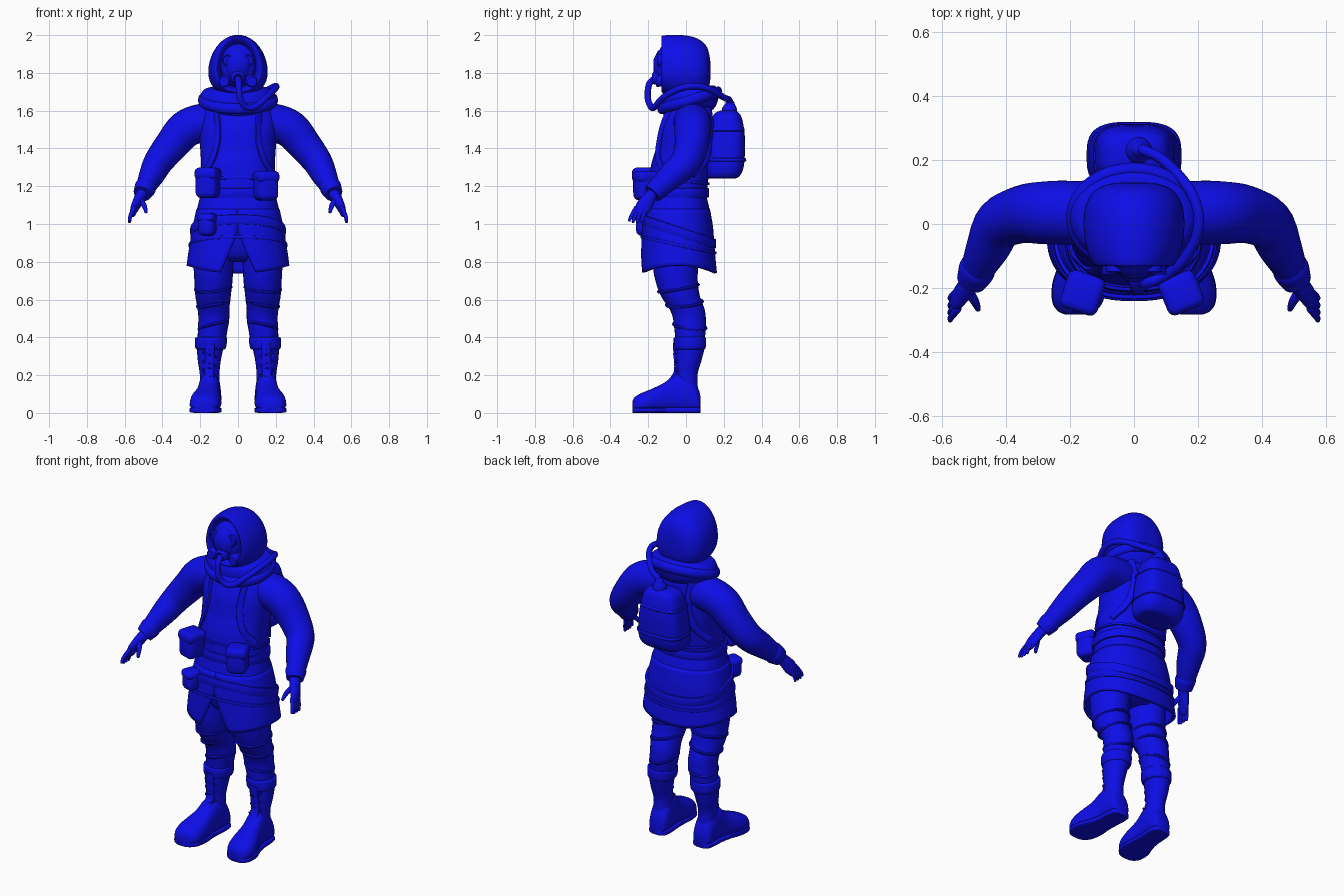
import bpy, bmesh, math
from mathutils import Vector, Matrix

blue = bpy.data.materials.new("blue")
blue.diffuse_color = (0.004, 0.004, 0.8, 1)


def finish(name, bm, mirror=False, angle=40, bevel=0):
    bmesh.ops.recalc_face_normals(bm, faces=bm.faces)
    me = bpy.data.meshes.new(name)
    bm.to_mesh(me)
    bm.free()
    ob = bpy.data.objects.new(name, me)
    bpy.context.collection.objects.link(ob)
    me.materials.append(blue)
    bpy.ops.object.select_all(action='DESELECT')
    ob.select_set(True)
    bpy.context.view_layer.objects.active = ob
    bpy.ops.object.shade_smooth_by_angle(angle=math.radians(angle))
    if bevel:
        m = ob.modifiers.new("bevel", 'BEVEL')
        m.width, m.segments = bevel, 4
    if mirror:
        ob.modifiers.new("mirror", 'MIRROR')
    return ob


def spline(rows, res, closed=False):
    """Catmull-Rom resampling of rows of numbers."""
    rows = [Vector(r) for r in rows]
    n, out = len(rows), []
    get = (lambda i: rows[i % n]) if closed else (lambda i: rows[max(0, min(n - 1, i))])
    for i in range(n if closed else n - 1):
        a, b, c, d = (get(i + k) for k in (-1, 0, 1, 2))
        for s in range(res):
            t = s / res
            out.append(0.5 * (2 * b + (c - a) * t + (2 * a - 5 * b + 4 * c - d) * t * t
                              + (3 * b - a - 3 * c + d) * t ** 3))
    return out if closed else out + [rows[-1]]


def power(v, n):
    return math.copysign(abs(v) ** (2 / n), v)


def loft(name, rows, axis=None, seg=24, n=2, res=4, closed=False, radial=False,
         dome=False, mirror=False, tilt=0, egg=0):
    """Skin rings given as x, y, z, radius, radius; axis fixes the ring plane."""
    rows = spline(rows, res, closed)
    pos = [Vector(r[:3]) for r in rows]
    rings, u, cnt = [], None, len(rows)
    for i, r in enumerate(rows):
        if axis == 'z':
            u, v, t = Vector((1, 0, 0)), Vector((0, 1, 0)), Vector((0, 0, 1))
        elif axis == 'y':
            u, v, t = Vector((1, 0, 0)), Vector((0, 0, 1)), Vector((0, 1, 0))
        else:
            a, b = (i - 1, (i + 1) % cnt) if closed else (max(0, i - 1), min(cnt - 1, i + 1))
            t = (pos[b] - pos[a]).normalized()
            if radial:
                u = Vector((pos[i].x, pos[i].y, 0)).cross(t).normalized()
            elif u is None:
                u = Vector((0.13, -0.9, 0.3)).cross(t).normalized()
            else:
                u = (u - t * u.dot(t)).normalized()
            v = t.cross(u)
        rings.append((pos[i], u, v, t, r[3], r[4]))
    if dome:
        for end, sgn in ((0, -1), (-1, 1)):
            p, u, v, t, ra, rb = rings[end]
            ext = [(p + t * sgn * rb * o, u, v, t, ra * k, rb * k)
                   for o, k in ((.4, .9), (.75, .65), (.95, .25))]
            rings = rings + ext if sgn > 0 else ext[::-1] + rings
    bm = bmesh.new()
    vs = []
    for p, u, v, t, ra, rb in rings:
        ring = []
        for k in range(seg):
            a = 2 * math.pi * k / seg
            c, s = power(math.cos(a), n), power(math.sin(a), n)
            q = p + u * c * ra * (1 - egg * s) + v * s * rb
            q.z += tilt * q.y
            ring.append(bm.verts.new(q))
        vs.append(ring)
    m = len(vs)
    for i in range(m if closed else m - 1):
        for k in range(seg):
            a, b, k2 = vs[i], vs[(i + 1) % m], (k + 1) % seg
            bm.faces.new((a[k], a[k2], b[k2], b[k]))
    if not closed:
        bm.faces.new(vs[0])
        bm.faces.new(vs[-1])
    return finish(name, bm, mirror)


def box(name, loc, size, yaw=0, bevel=.03, pitch=0):
    bm = bmesh.new()
    bmesh.ops.create_cube(bm, size=1, matrix=Matrix.Translation(loc)
                          @ Matrix.Rotation(math.radians(yaw), 4, 'Z')
                          @ Matrix.Rotation(math.radians(pitch), 4, 'X')
                          @ Matrix.Diagonal((*size, 1)))
    finish(name, bm, angle=180, bevel=bevel)


# Coat profile: height, half width, centre depth, half depth
COAT = [(.76, .272, -.037, .2), (.85, .26, -.042, .195), (1.0, .235, -.045, .185),
        (1.1, .212, -.045, .165), (1.16, .2, -.045, .155), (1.3, .195, -.03, .157),
        (1.4, .2, -.01, .15), (1.5, .205, 0, .142), (1.58, .2, .015, .125),
        (1.64, .16, .02, .11), (1.7, .1, .02, .09)]


def coat(t, z, grow=0):
    """Point on the coat; angle t runs from the front round the right side."""
    for a, b in zip(COAT, COAT[1:]):
        if z <= b[0] or b is COAT[-1]:
            f = max(0, min(1, (z - a[0]) / (b[0] - a[0])))
            w, c, d = (a[i] + (b[i] - a[i]) * f for i in (1, 2, 3))
            return Vector(((w + grow) * power(math.sin(t), 2.3),
                           c - (d + grow) * power(math.cos(t), 2.3), z))


def belt(name, z0, k, half, thick):
    rows = []
    for i in range(40):
        t = 2 * math.pi * i / 40
        p = coat(t, z0)
        p = coat(t, z0 + k * p.y, .002)
        rows.append((*p, half, thick))
    loft(name, rows, closed=True, radial=True, n=4, seg=12, res=2)


loft("coat_body", [(0, c, z, w, d) for z, w, c, d in COAT[2:]], 'z', seg=48, n=2.3)

# Skirt with a wedge-shaped front opening
bm = bmesh.new()
grid = []
for i in range(15):
    z = 1.08 - .3 * i / 14
    half = max(.0005, (.975 - z) * .45)
    t0 = math.asin((half / .25) ** 1.15)
    row = []
    for k in range(65):
        t = t0 + (2 * math.pi - 2 * t0) * k / 64
        p = coat(t, z, .003)
        p.z -= .04 * i / 14 * math.cos(t) ** 2
        row.append(bm.verts.new(p))
    grid.append(row)
for a, b in zip(grid, grid[1:]):
    for k in range(64):
        bm.faces.new((a[k], a[k + 1], b[k + 1], b[k]))
skirt = finish("coat_skirt", bm)
sol = skirt.modifiers.new("thickness", 'SOLIDIFY')
sol.thickness = .016

# Belts and drape folds
belt("waist_belt", 1.165, 0, .026, .01)
belt("upper_seam", 1.225, -.1, .007, .006)
belt("hip_belt", .945, -.34, .026, .009)
belt("skirt_fold", .88, -.22, .008, .006)

# Shoulder straps, front and back
for side, flip in (("front", 0), ("back", math.pi)):
    rows = []
    for x, z in ((.115, 1.645), (.108, 1.55), (.107, 1.45), (.135, 1.34), (.185, 1.26)):
        w = coat(math.pi / 2, z).x
        t = math.asin(min(1, x / w) ** 1.15)
        p = coat(t if not flip else math.pi - t, z, .003)
        rows.append((*p, .019, .009))
    loft(side + "_strap", rows, radial=True, n=4, seg=12, res=5, mirror=True)

# Sleeves, cuffs and hands
loft("sleeve", [(.1, .03, 1.54, .1, .1), (.2, .035, 1.533, .102, .1), (.28, .035, 1.5, .1, .098),
                (.35, .03, 1.42, .09, .09), (.42, 0, 1.33, .078, .082), (.455, -.07, 1.262, .068, .072),
                (.492, -.145, 1.19, .05, .055)], dome=True, mirror=True)
loft("cuff", [(.485, -.132, 1.203, .054, .058), (.492, -.146, 1.19, .057, .06),
              (.508, -.178, 1.16, .047, .05)], mirror=True)
loft("palm", [(.507, -.178, 1.16, .03, .03), (.525, -.2, 1.13, .028, .036),
              (.545, -.225, 1.09, .022, .042), (.553, -.235, 1.07, .018, .036)],
     dome=True, mirror=True)
for i, (y, tip) in enumerate(((-.265, -.3), (-.248, -.28), (-.23, -.257), (-.21, -.233))):
    loft("finger_%d" % i, [(.55, y, 1.085, .012, .012), (.569, (y + tip) / 2 - .005, 1.045, .011, .011),
                           (.574, tip, 1.012 + .008 * (i == 0), .008, .008)], seg=10, dome=True, mirror=True)
loft("thumb", [(.52, -.205, 1.13, .016, .016), (.498, -.24, 1.1, .014, .014),
               (.487, -.265, 1.065, .009, .009)], seg=10, dome=True, mirror=True)

# Trousers
loft("trouser_seat", [(0, -.03, .8, .1, .09), (0, -.035, .84, .19, .13), (0, -.04, .95, .21, .15),
                      (0, -.04, 1.02, .19, .14)], 'z')
loft("trouser_leg", [(.125, -.05, .92, .11, .125), (.13, -.055, .78, .105, .12), (.13, -.05, .7, .101, .112),
                     (.132, -.03, .62, .094, .103), (.13, .005, .55, .084, .093), (.128, .018, .5, .082, .087),
                     (.135, .022, .43, .078, .082), (.143, .02, .34, .07, .07)], 'z', mirror=True)
# Trouser creases
for z, y, r in ((.66, -.04, .1), (.58, -.008, .09), (.46, .02, .081)):
    loft("leg_crease", [(.131 + (r - .006) * math.cos(a), y + r * 1.05 * math.sin(a), z + .02 * math.sin(a + z * 9), .009, .009)
                        for a in [math.pi * k / 6 for k in range(12)]],
         closed=True, seg=8, res=2, mirror=True)

# Boots
loft("boot_shaft", [(.148, .005, .1, .055, .06), (.15, .005, .2, .052, .056), (.152, .012, .27, .06, .068),
                    (.148, .02, .34, .07, .078), (.145, .02, .36, .073, .08)], 'z', mirror=True)
loft("boot_collar", [(.145, .02, .335, .07, .076), (.145, .02, .345, .081, .084), (.143, .02, .385, .085, .086),
                     (.143, .02, .4, .08, .082), (.14, .02, .4, .06, .06)], 'z', res=3, mirror=True)
FOOT = [(.078, .148, .03, .07), (.065, .148, .052, .12), (.02, .149, .06, .19), (-.05, .153, .06, .2),
        (-.11, .16, .066, .155), (-.18, .17, .081, .12), (-.24, .176, .077, .095), (-.272, .179, .056, .075),
        (-.283, .18, .03, .055)]
loft("boot_foot", [(x, y, .008 + h / 2, w, h / 2) for y, x, w, h in FOOT], 'y', n=2.6, egg=.12, mirror=True)
loft("boot_sole", [(x, y, .015, w + .003, .015) for y, x, w, h in FOOT], 'y', n=5, mirror=True)
for i in range(8):
    z = .19 + .024 * i
    y = -.062 - .012 * (i < 1) + .004 * (i < 5) * (i > 0)
    s = .01 if i % 2 else -.01
    loft("lace_%d" % i, [(.12, y + .013, z - s, .006, .006), (.152, y, z, .007, .007),
                         (.184, y + .013, z + s, .006, .006)], seg=8, dome=True, mirror=True)
loft("boot_tongue", [(.152, -.08, .175, .024, .014), (.152, -.052, .22, .024, .012), (.15, -.053, .29, .024, .012),
                     (.148, -.058, .37, .024, .012)], 'z', n=3, mirror=True)

# Cowl around the neck
loft("cowl", [(0, .015, 1.575, .13, .11), (0, .015, 1.6, .17, .14), (0, .02, 1.65, .2, .153),
              (0, .02, 1.69, .195, .15), (0, .015, 1.715, .165, .13), (0, .01, 1.715, .1, .09)],
     'z', seg=36, tilt=.13)
loft("cowl_fold", [(.19 * math.sin(a), .02 - .15 * math.cos(a), 1.655 - .045 * math.cos(a), .028, .022)
                   for a in [math.pi * k / 8 for k in range(16)]], closed=True, radial=True, res=3)
loft("neck", [(0, .01, 1.6, .1, .09), (0, .01, 1.8, .1, .09)], 'z')

# Hood, recessed at the face opening
loft("hood", [(0, -.07, 1.835, .09, .11), (0, -.11, 1.84, .1, .125), (0, -.13, 1.847, .113, .14),
              (0, -.122, 1.845, .128, .152), (0, -.07, 1.838, .148, .163), (0, .0, 1.835, .155, .163),
              (0, .06, 1.83, .148, .152), (0, .105, 1.822, .12, .125), (0, .125, 1.815, .075, .075),
              (0, .13, 1.815, .02, .02)], 'y', seg=40, n=2.15, egg=.15)

# Gas mask
loft("mask", [(0, -.06, 1.84, .095, .118), (0, -.115, 1.84, .09, .11), (0, -.138, 1.835, .07, .09),
              (0, -.15, 1.825, .03, .05)], 'y', dome=True)
loft("eye_rim", [(.05, -.11, 1.865, .035, .035), (.054, -.148, 1.866, .034, .034),
                 (.055, -.152, 1.866, .026, .026), (.054, -.146, 1.866, .024, .024)], 'y', res=1, mirror=True)
loft("mouth_filter", [(0, -.12, 1.785, .045, .045), (0, -.165, 1.775, .036, .036),
                      (0, -.18, 1.77, .024, .024)], 'y', dome=True)
loft("cheek_filter", [(.055, -.09, 1.77, .032, .032), (.072, -.15, 1.755, .03, .03),
                      (.075, -.158, 1.753, .02, .02)], 'y', res=2, mirror=True)

# Breathing hose from mask over the shoulder to the pack
loft("hose", [(0, -.165, 1.77), (.004, -.195, 1.74), (.01, -.203, 1.67), (.04, -.185, 1.62), (.09, -.165, 1.62),
              (.15, -.12, 1.67), (.195, -.04, 1.715), (.2, .04, 1.73), (.165, .12, 1.715),
              (.09, .2, 1.67), (.03, .23, 1.655), (.015, .235, 1.61)]
     and [(x, y, z, .017, .017) for x, y, z in
          [(0, -.165, 1.77), (.004, -.195, 1.74), (.01, -.203, 1.67), (.04, -.185, 1.62), (.09, -.165, 1.62),
           (.15, -.12, 1.67), (.195, -.04, 1.715), (.2, .04, 1.73), (.165, .12, 1.715),
           (.09, .2, 1.67), (.03, .23, 1.655), (.015, .235, 1.61)]], seg=12, res=5)

# Air pack
loft("pack", [(0, .19, 1.24, .09, .06), (0, .195, 1.25, .125, .085), (0, .205, 1.3, .142, .1),
              (0, .213, 1.42, .135, .1), (0, .215, 1.52, .118, .09), (0, .217, 1.58, .098, .07),
              (0, .22, 1.6, .06, .04)], 'z', seg=40, n=3.2)
loft("pack_valve", [(.015, .23, 1.585, .042, .042), (.015, .23, 1.615, .038, .038),
                    (.015, .233, 1.635, .025, .025)], 'z', dome=True)
for z, w, d in ((1.34, .142, .101), (1.5, .122, .093)):
    loft("pack_band", [(w * power(math.sin(a), 3.2), .212 - d * power(math.cos(a), 3.2), z, .01, .006)
                       for a in [math.pi * (k + .5) / 16 for k in range(32)]], closed=True, radial=False, seg=8, res=2)

# Belt pouches with flaps
for name, loc, size, yaw in (("right_pouch", (-.16, -.215, 1.215), (.115, .115, .155), -18),
                             ("left_pouch", (.148, -.215, 1.2), (.115, .11, .15), 22),
                             ("hip_pouch", (-.162, -.215, .995), (.09, .09, .115), -22)):
    box(name, loc, size, yaw)
    x, y, z = loc
    w, d, h = size
    box(name + "_flap", (x, y, z + h * .33), (w * 1.06, d * 1.08, h * .42), yaw, .025)
